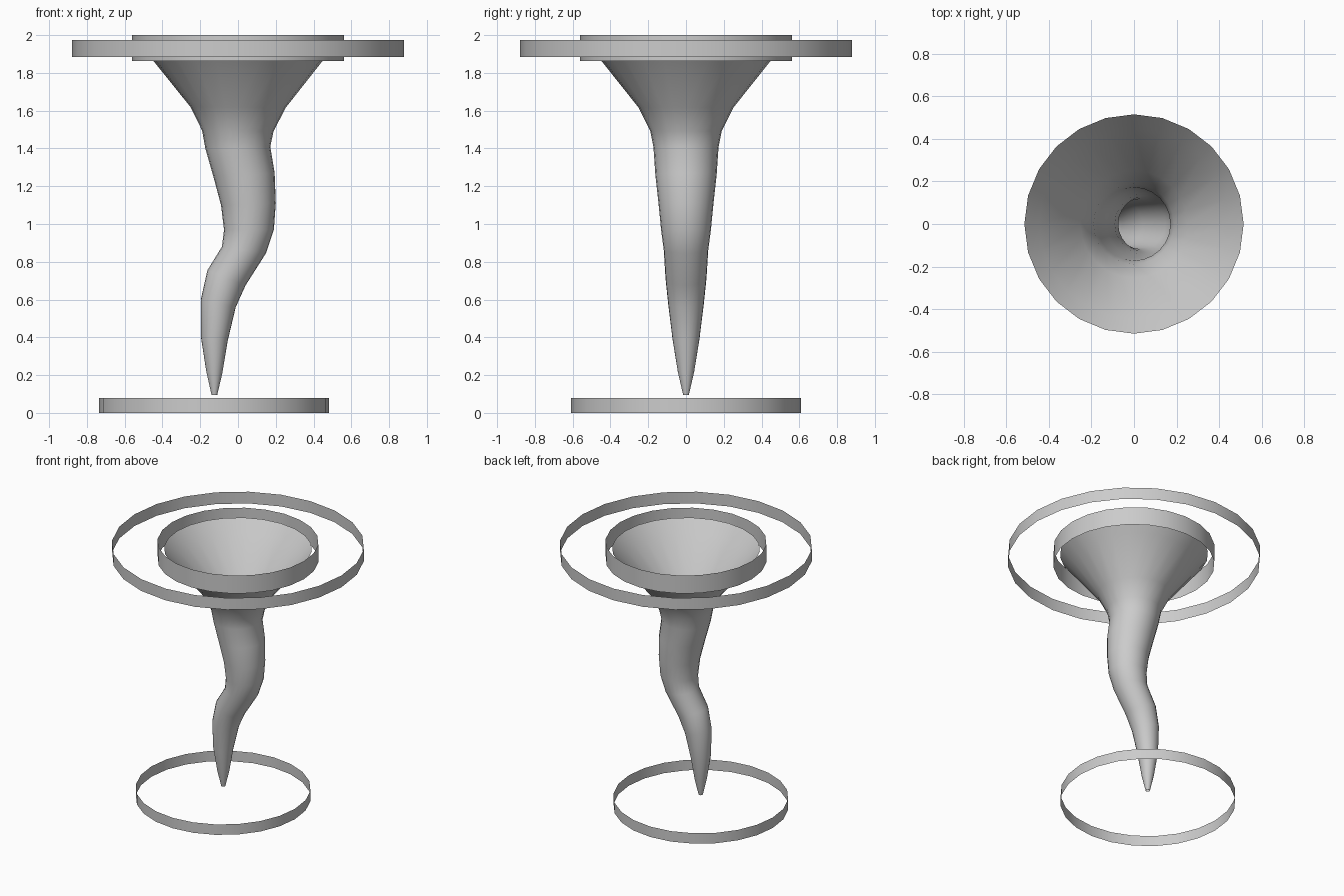
import bpy
from math import cos, sin, tau, hypot

if "Cube" in bpy.data.objects:
    bpy.data.objects.remove(bpy.data.objects["Cube"])

SIDES = 24


def loft(name, rows):
    """Open tube through circular sections, each given by its left and right
    end in the xz plane: (left x, left z, right x, right z)."""
    verts, faces = [], []
    for lx, lz, rx, rz in rows:
        cx, cz = (lx + rx) / 2, (lz + rz) / 2
        hx, hz = (rx - lx) / 2, (rz - lz) / 2
        r = hypot(hx, hz)
        for i in range(SIDES):
            a = tau * i / SIDES
            verts.append((cx + hx * cos(a), r * sin(a), cz + hz * cos(a)))
    for k in range(len(rows) - 1):
        for i in range(SIDES):
            j = (i + 1) % SIDES
            a, b = k * SIDES, (k + 1) * SIDES
            faces.append((a + i, a + j, b + j, b + i))
    mesh = bpy.data.meshes.new(name)
    mesh.from_pydata(verts, [], faces)
    for p in mesh.polygons:
        p.use_smooth = True
    obj = bpy.data.objects.new(name, mesh)
    bpy.context.collection.objects.link(obj)
    return obj


def ring(name, x, radius, z0, z1):
    """Thin open band."""
    return loft(name, [(x - radius, z, x + radius, z) for z in (z0, z1)])


# twisting funnel, tip to rim
loft("funnel", [
    (-0.14, 0.095, -0.11, 0.095),
    (-0.168, 0.22, -0.083, 0.21),
    (-0.196, 0.40, -0.055, 0.38),
    (-0.197, 0.60, -0.012, 0.56),
    (-0.162, 0.755, 0.04, 0.675),
    (-0.085, 0.88, 0.148, 0.845),
    (-0.074, 0.97, 0.19, 0.97),
    (-0.09, 1.10, 0.20, 1.11),
    (-0.13, 1.25, 0.194, 1.27),
    (-0.173, 1.40, 0.171, 1.41),
    (-0.19, 1.495, 0.188, 1.49),
    (-0.252, 1.62, 0.252, 1.615),
    (-0.445, 1.86, 0.445, 1.86),
    (-0.515, 1.945, 0.515, 1.945),
])

# cloud bands around the rim and dust band at the ground
ring("inner_top_ring", 0, 0.56, 1.862, 2.0)
ring("outer_top_ring", 0, 0.878, 1.885, 1.975)
ring("ground_ring", -0.126, 0.609, 0.0, 0.08)
